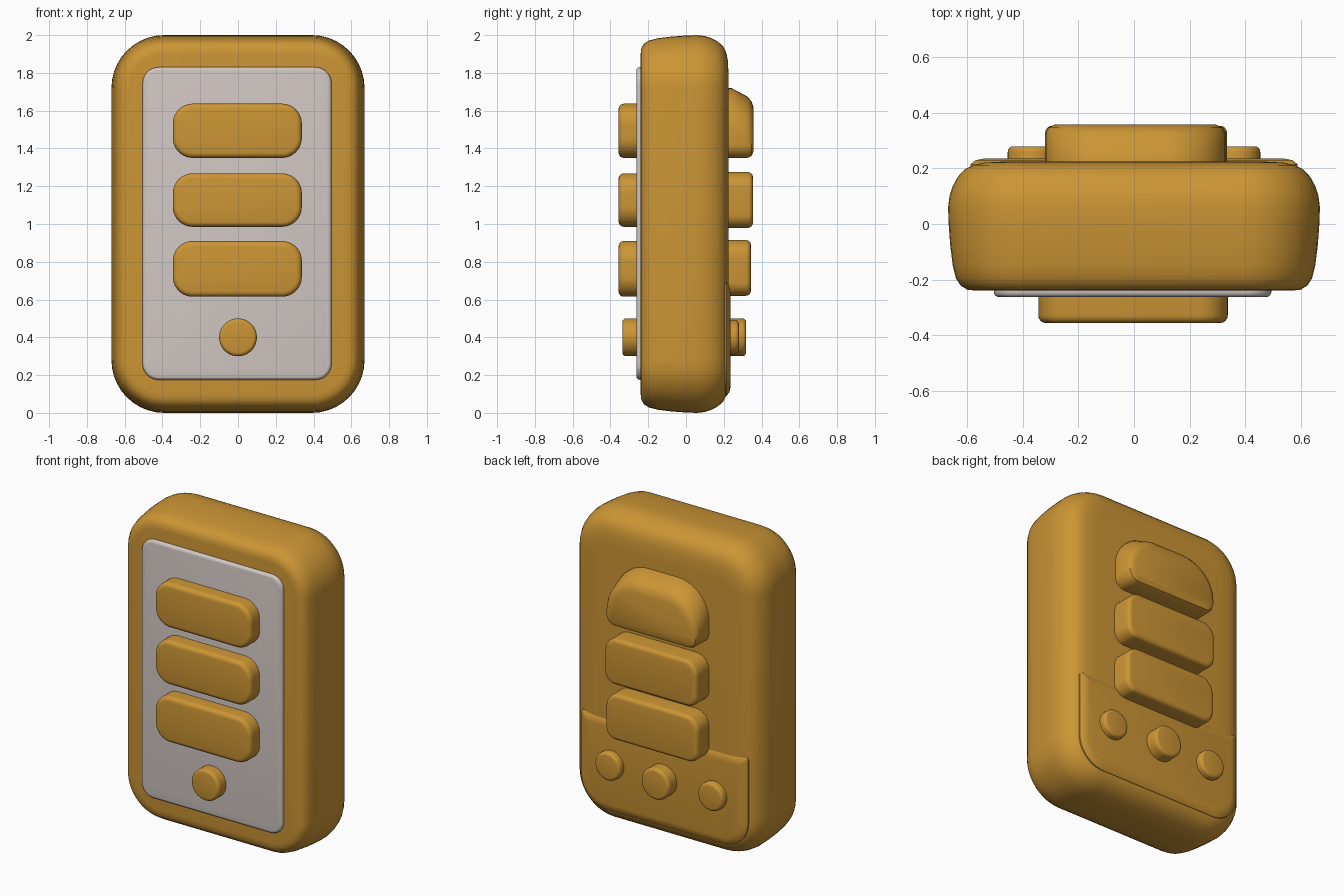
import bpy, bmesh, math

if "Cube" in bpy.data.objects:
    bpy.data.objects.remove(bpy.data.objects["Cube"])


def material(name, rgb):
    m = bpy.data.materials.new(name)
    m.diffuse_color = (*rgb, 1)
    m.use_nodes = True
    m.node_tree.nodes["Principled BSDF"].inputs["Base Color"].default_value = m.diffuse_color
    return m


GOLD = material("golden orange", (0.60, 0.30, 0.035))
GREY = material("warm light grey", (0.63, 0.565, 0.54))


def outline(x0, x1, z0, z1, radii, steps=10):
    """Rounded rectangle; radii run top right, top left, bottom left, bottom right."""
    corners = [(x1, z1, -1, -1), (x0, z1, 1, -1), (x0, z0, 1, 1), (x1, z0, -1, 1)]
    pts = []
    for k, ((cx, cz, sx, sz), r) in enumerate(zip(corners, radii)):
        for i in range(steps + 1):
            a = math.pi / 2 * (k + i / steps)
            pts.append((cx + sx * r + r * math.cos(a), cz + sz * r + r * math.sin(a)))
    return pts


def slab(name, box, radii, rings, mat):
    """Loft rounded rectangles along y; each ring is (inset, y, drop of the top edge)."""
    x0, x1, z0, z1 = box
    bm = bmesh.new()
    loops = []
    for ring in rings:
        i, y = ring[:2]
        drop = ring[2] if len(ring) > 2 else 0
        pts = outline(x0 + i, x1 - i, z0 + i, z1 - i - drop,
                      [max(r - i, 0.01) for r in radii])
        loops.append([bm.verts.new((x, y, z)) for x, z in pts])
    n = len(loops[0])
    for a, b in zip(loops, loops[1:]):
        for k in range(n):
            bm.faces.new((a[k], a[(k + 1) % n], b[(k + 1) % n], b[k]))
    bm.faces.new(loops[0])
    bm.faces.new(loops[-1])
    bmesh.ops.recalc_face_normals(bm, faces=bm.faces[:])
    me = bpy.data.meshes.new(name)
    bm.to_mesh(me)
    bm.free()
    me.materials.append(mat)
    ob = bpy.data.objects.new(name, me)
    bpy.context.collection.objects.link(ob)
    bpy.ops.object.select_all(action='DESELECT')
    ob.select_set(True)
    bpy.context.view_layer.objects.active = ob
    bpy.ops.object.shade_smooth_by_angle(angle=math.radians(40))
    return ob


def soft_rings(y_base, y_end, r, steps=4):
    """Straight wall ending in a rounded edge of radius r."""
    s = 1 if y_end > y_base else -1
    return [(0, y_base)] + [(r * (1 - math.cos(a)), y_end - s * r * (1 - math.sin(a)))
                            for a in (math.pi / 2 * i / steps for i in range(steps + 1))]


def round_button(name, x, z, r, y_base, y_end):
    slab(name, (x - r, x + r, z - r, z + r), [r - 0.001] * 4,
         soft_rings(y_base, y_end, 0.02), GOLD)


# Main body with soft front and back edges
slab("body", (-0.67, 0.67, 0.0, 2.0), [0.28] * 4,
     [(0.10, -0.24), (0.07, -0.237), (0.045, -0.222), (0.028, -0.195), (0.017, -0.15),
      (0.008, -0.08), (0.002, 0.0), (0, 0.06), (0.005, 0.1), (0.016, 0.135),
      (0.035, 0.17), (0.06, 0.197), (0.09, 0.212), (0.13, 0.221), (0.2, 0.225)], GOLD)

# Slightly raised lower part of the back
slab("lower_back_plate", (-0.59, 0.59, 0.09, 0.69), [0.02, 0.02, 0.18, 0.18],
     [(0, 0.20), (0, 0.215), (0.02, 0.23), (0.05, 0.236)], GOLD)

# Front panel
slab("front_panel", (-0.505, 0.495, 0.175, 1.83), [0.085] * 4,
     soft_rings(-0.2, -0.263, 0.018), GREY)

# Wide front buttons
for i, (z0, z1) in enumerate([(1.35, 1.637), (0.985, 1.268), (0.615, 0.91)]):
    slab(f"front_button_{i + 1}", (-0.345, 0.338, z0, z1), [0.105] * 4,
         soft_rings(-0.22, -0.357, 0.028), GOLD)
round_button("front_round_button", 0, 0.4, 0.1, -0.22, -0.337)

# Wide back buttons, the top one arched and sloping
slab("back_button_1", (-0.32, 0.33, 1.35, 1.72), [0.22, 0.22, 0.07, 0.07],
     [(0, 0.2), (0, 0.24, 0), (0, 0.325, 0.045), (0.01, 0.347, 0.06), (0.035, 0.358, 0.07)], GOLD)
for i, (z0, z1, y) in enumerate([(0.98, 1.275, 0.354), (0.62, 0.915, 0.343)]):
    slab(f"back_button_{i + 2}", (-0.32, 0.335, z0, z1), [0.09, 0.09, 0.07, 0.07],
         soft_rings(0.2, y, 0.025), GOLD)

# Row of round back buttons
for label, x, r, y in [("left", -0.365, 0.09, 0.28), ("middle", 0, 0.1, 0.318),
                       ("right", 0.365, 0.09, 0.28)]:
    round_button(f"back_round_button_{label}", x, 0.4, r, 0.2, y)
